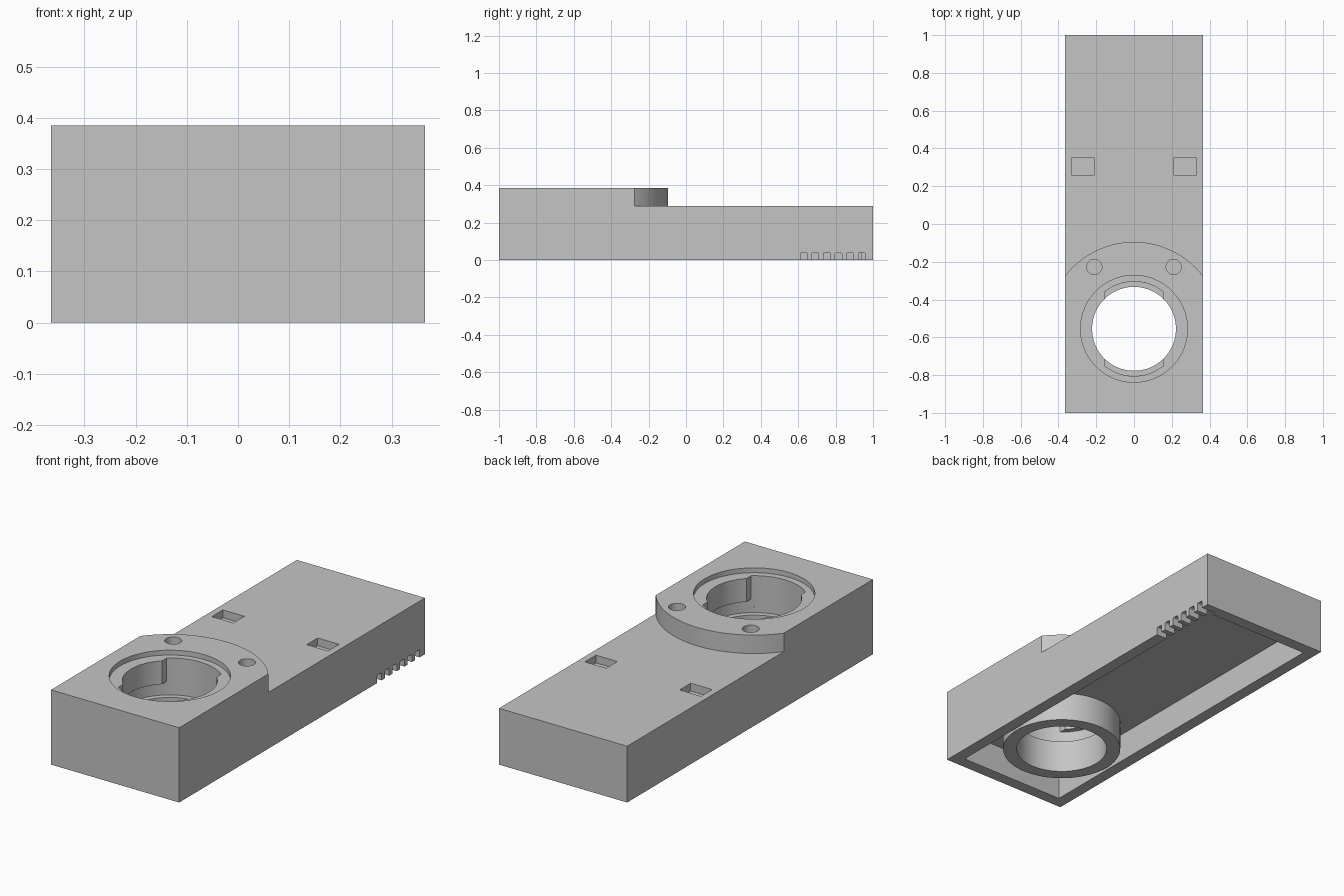
import bpy, bmesh
from math import sin, cos, pi, acos, asin
from mathutils import Matrix

if "Cube" in bpy.data.objects:
    bpy.data.objects.remove(bpy.data.objects["Cube"])

HALF_W, TOP, DECK, CEILING, WALL = 0.365, 0.385, 0.29, 0.15, 0.062
BORE_Y = -0.555

grey = bpy.data.materials.new("plain_grey")
grey.use_nodes = True
colour = (0.56, 0.56, 0.56, 1)
grey.diffuse_color = colour
grey.node_tree.nodes["Principled BSDF"].inputs["Base Color"].default_value = colour


def prism(name, outline, z0, z1, matrix=Matrix()):
    """Extrude a flat outline from z0 to z1."""
    bm = bmesh.new()
    face = bm.faces.new([bm.verts.new((x, y, z0)) for x, y in outline])
    extruded = bmesh.ops.extrude_face_region(bm, geom=[face])["geom"]
    verts = [v for v in extruded if isinstance(v, bmesh.types.BMVert)]
    bmesh.ops.translate(bm, verts=verts, vec=(0, 0, z1 - z0))
    bmesh.ops.recalc_face_normals(bm, faces=bm.faces)
    bm.transform(matrix)
    mesh = bpy.data.meshes.new(name)
    bm.to_mesh(mesh)
    bm.free()
    mesh.materials.append(grey)
    obj = bpy.data.objects.new(name, mesh)
    bpy.context.collection.objects.link(obj)
    return obj


def rect(x0, x1, y0, y1):
    return [(x0, y0), (x1, y0), (x1, y1), (x0, y1)]


def arc(x, y, r, a0, a1, n):
    return [(x + r * cos(a0 + (a1 - a0) * i / n), y + r * sin(a0 + (a1 - a0) * i / n))
            for i in range(n + 1)]


def circle(x, y, r, n=96):
    return arc(x, y, r, 0, 2 * pi, n)[:-1]


def combine(target, other, operation="DIFFERENCE"):
    """Apply a boolean and discard the helper."""
    other.hide_render = True
    mod = target.modifiers.new("shape", "BOOLEAN")
    mod.operation, mod.solver, mod.object = operation, "EXACT", other
    bpy.ops.object.select_all(action="DESELECT")
    bpy.context.view_layer.objects.active = target
    target.select_set(True)
    bpy.ops.object.modifier_apply(modifier=mod.name)
    bpy.data.objects.remove(other)


# Block, with the rear lowered behind a curved step
housing = prism("housing", rect(-HALF_W, HALF_W, -1, 1), 0, TOP)
reach = acos(0.4 / 0.46)
step = arc(0, BORE_Y, 0.46, reach, pi - reach, 64) + [(-0.4, 1.1), (0.4, 1.1)]
combine(housing, prism("step_cutter", step, DECK, 0.6))

# Hollow underside and the tube standing in it
inner = HALF_W - WALL
combine(housing, prism("cavity_cutter", rect(-inner, inner, WALL - 1, 1 - WALL), -0.1, CEILING))
combine(housing, prism("tube", circle(0, BORE_Y, 0.289), 0, CEILING + 0.01), "UNION")

# Bore, rim recess and internal locking channel
for radius, z0, z1 in ((0.222, -0.1, 0.6), (0.283, 0.36, 0.6), (0.25, 0.17, 0.24)):
    combine(housing, prism("bore_cutter", circle(0, BORE_Y, radius), z0, z1))

# Entry slots at the front and back of the bore
edge = asin(0.155 / 0.25)
slots = (arc(0, BORE_Y, 0.25, pi / 2 - edge, pi / 2 + edge, 24)
         + arc(0, BORE_Y, 0.25, 1.5 * pi - edge, 1.5 * pi + edge, 24))
combine(housing, prism("slot_cutter", slots, 0.2, 0.6))

# Paired screw holes and shallow deck pockets
for side in (-1, 1):
    combine(housing, prism("screw_cutter", circle(side * 0.21, -0.227, 0.04, 40), 0.285, 0.6))
    x = side * 0.27
    combine(housing, prism("pocket_cutter", rect(x - 0.061, x + 0.061, 0.26, 0.35), 0.25, 0.6))

# Row of round-cornered vents through the lower edge of one side wall
yz_plane = Matrix(((0, 0, 1, 0), (1, 0, 0, 0), (0, 1, 0, 0), (0, 0, 0, 1)))
for i in range(6):
    y = 0.629 + 0.062 * i
    vent = ([(y - 0.018, -0.05), (y + 0.018, -0.05)]
            + arc(y + 0.01, 0.032, 0.008, 0, pi / 2, 5)
            + arc(y - 0.01, 0.032, 0.008, pi / 2, pi, 5))
    combine(housing, prism("vent_cutter", vent, inner - 0.02, HALF_W + 0.1, yz_plane))

bpy.ops.object.shade_smooth_by_angle(angle=pi / 6)
